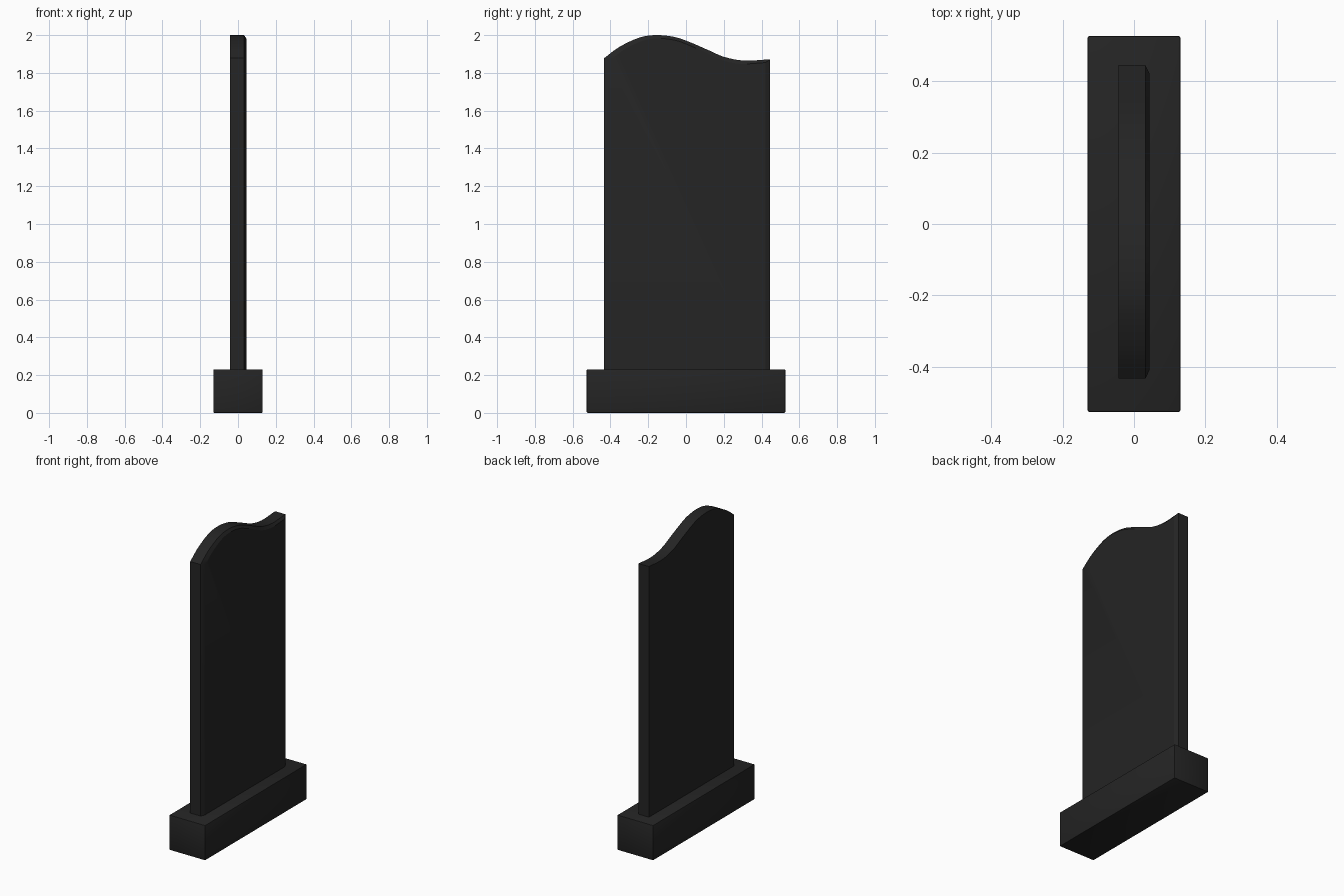
import bpy, bmesh
from mathutils import Vector

if "Cube" in bpy.data.objects:
    bpy.data.objects.remove(bpy.data.objects["Cube"])

stone = bpy.data.materials.new("black_granite")
stone.diffuse_color = (0.018, 0.018, 0.018, 1)
stone.use_nodes = True
stone.node_tree.nodes["Principled BSDF"].inputs["Base Color"].default_value = stone.diffuse_color


def make_object(name, bm):
    bmesh.ops.recalc_face_normals(bm, faces=bm.faces[:])
    me = bpy.data.meshes.new(name)
    bm.to_mesh(me)
    bm.free()
    me.materials.append(stone)
    ob = bpy.data.objects.new(name, me)
    bpy.context.collection.objects.link(ob)
    bpy.context.view_layer.objects.active = ob
    ob.select_set(True)
    bpy.ops.object.shade_smooth_by_angle(angle=0.4)
    ob.select_set(False)
    return ob


# plinth: block with slightly eased edges
bm = bmesh.new()
bmesh.ops.create_cube(bm, size=1)
for v in bm.verts:
    v.co = (v.co.x * 0.26, v.co.y * 1.052, v.co.z * 0.23 + 0.115)
bmesh.ops.bevel(bm, geom=bm.edges[:], offset=0.005, segments=2, profile=0.5, affect='EDGES')
make_object("plinth", bm)

# wavy top edge of the slab (y, z), smoothed with a Catmull-Rom curve
keys = [Vector(p) for p in [(-0.433, 1.878), (-0.352, 1.938), (-0.246, 1.987),
                            (-0.156, 2.0), (-0.06, 1.99), (0.02, 1.963),
                            (0.124, 1.918), (0.204, 1.884), (0.31, 1.865), (0.445, 1.872)]]
ext = [2 * keys[0] - keys[1]] + keys + [2 * keys[-1] - keys[-2]]
top = []
for a, b, c, d in zip(ext, ext[1:], ext[2:], ext[3:]):
    for i in range(4):
        t = i / 4
        top.append(0.5 * (2 * b + (c - a) * t + (2 * a - 5 * b + 4 * c - d) * t * t
                          + (3 * b - a - 3 * c + d) * t ** 3))
top.append(keys[-1])

# slab: outline rings from back to front, the last one inset for the chamfer
bm = bmesh.new()
y0, y1 = keys[0].x, keys[-1].x


def ring(x, inset):
    s = (y1 - y0 - 2 * inset) / (y1 - y0)
    mid = (y0 + y1) / 2
    pts = [(mid + (p.x - mid) * s, p.y - inset * 0.7) for p in top]
    pts = [(pts[0][0], 0.2)] + pts + [(pts[-1][0], 0.2)]
    return [bm.verts.new((x, y, z)) for y, z in pts]


rings = [ring(-0.043, 0), ring(0.032, 0), ring(0.044, 0.025)]
for r, s in zip(rings, rings[1:]):
    for i in range(len(r)):
        j = (i + 1) % len(r)
        bm.faces.new((r[i], r[j], s[j], s[i]))
bm.faces.new(rings[0])
bm.faces.new(rings[-1])
make_object("slab", bm)
